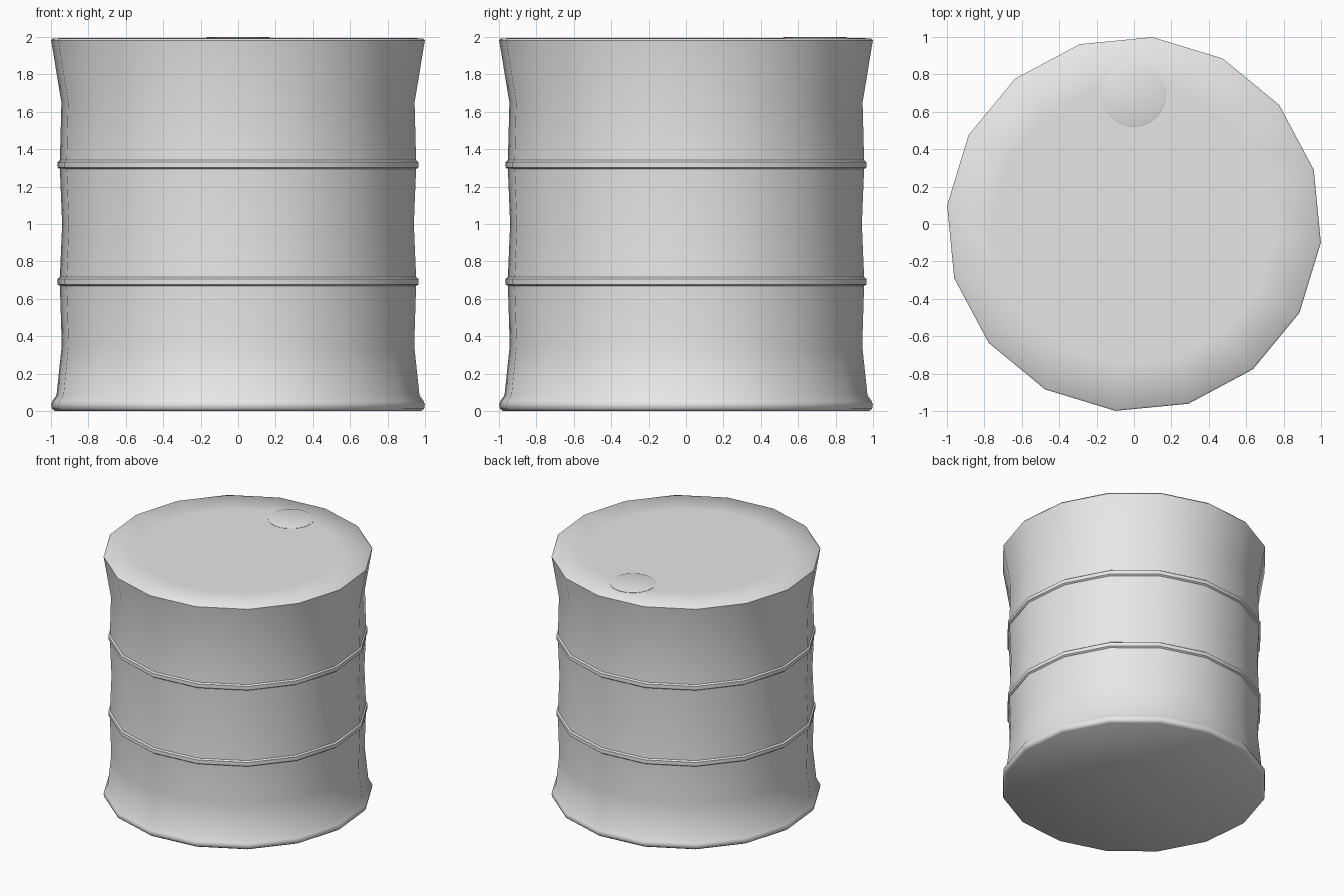
import bpy, bmesh, math

cube = bpy.data.objects.get("Cube")
if cube:
    bpy.data.objects.remove(cube)

grey = bpy.data.materials.new("light grey")
grey.use_nodes = True
colour = (0.8, 0.8, 0.8, 1)
grey.diffuse_color = colour
grey.node_tree.nodes["Principled BSDF"].inputs["Base Color"].default_value = colour


def lathe(name, profile, sides, turn=0.0, centre=(0, 0), angle=50):
    """Revolve (radius, height) points, listed bottom to top, and cap both ends."""
    bm = bmesh.new()
    rings = []
    for r, z in profile:
        ring = []
        for i in range(sides):
            a = turn + math.tau * i / sides
            ring.append(bm.verts.new((centre[0] + r * math.cos(a),
                                      centre[1] + r * math.sin(a), z)))
        rings.append(ring)
    for low, high in zip(rings, rings[1:]):
        for i in range(sides):
            j = (i + 1) % sides
            bm.faces.new((low[i], low[j], high[j], high[i]))
    bm.faces.new(rings[0][::-1])
    bm.faces.new(rings[-1])
    bm.normal_update()
    mesh = bpy.data.meshes.new(name)
    bm.to_mesh(mesh)
    bm.free()
    mesh.materials.append(grey)
    obj = bpy.data.objects.new(name, mesh)
    bpy.context.collection.objects.link(obj)
    bpy.ops.object.select_all(action='DESELECT')
    obj.select_set(True)
    bpy.context.view_layer.objects.active = obj
    bpy.ops.object.shade_smooth_by_angle(angle=math.radians(angle))
    return obj


def rib(z):
    """Raised hoop around the wall."""
    return [(0.957, z - 0.024), (0.969, z - 0.015),
            (0.969, z + 0.015), (0.957, z + 0.024)]


# Barrel: rolled foot, waisted wall with two hoops, flared rim and flat lid
foot = [(0.983, 0), (1.0, 0.012), (1.004, 0.035), (0.998, 0.052), (0.975, 0.085)]
rim = [(1.002, 1.97), (1.004, 1.982), (0.994, 1.993), (0.75, 1.994)]
wall = [(0.947, 0.35)] + rib(0.692) + [(0.945, 1.0)] + rib(1.317) + [(0.949, 1.65)]
lathe("barrel", foot + wall + rim, 16, turn=math.radians(-5.7))

# Bung: thin round plug near the back of the lid
lathe("bung", [(0.172, 1.985), (0.172, 1.996), (0.162, 2.0)], 24,
      centre=(0, 0.69), angle=30)
